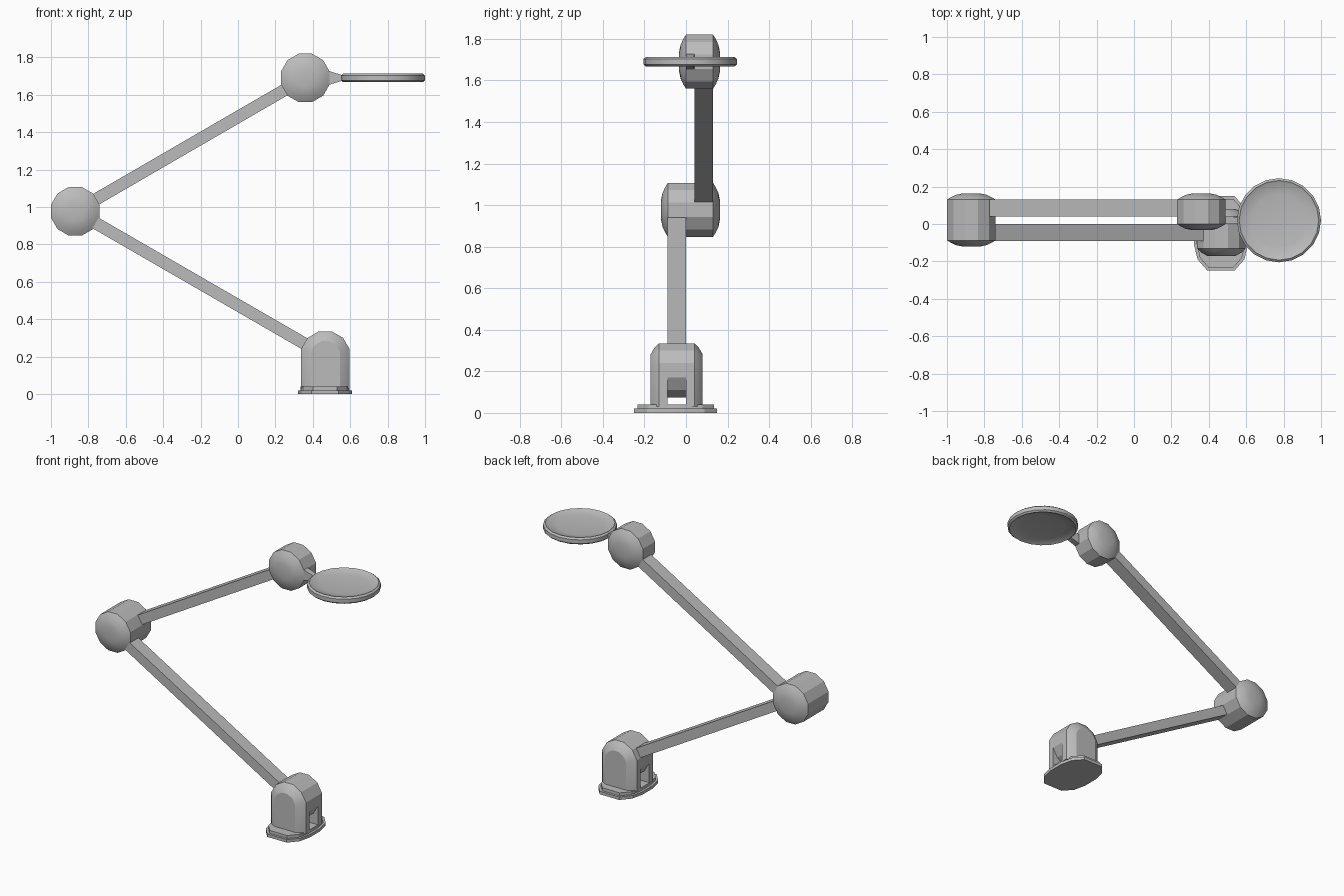
import bpy, bmesh, math
from mathutils import Vector

cube = bpy.data.objects.get("Cube")
if cube:
    bpy.data.objects.remove(cube, do_unlink=True)

grey = bpy.data.materials.new("light grey")
grey.use_nodes = True
colour = (0.5, 0.5, 0.5, 1)
grey.diffuse_color = colour
grey.node_tree.nodes["Principled BSDF"].inputs["Base Color"].default_value = colour


def loft(name, rings, closed=False, smooth=30):
    """Skin equal-length rings of points, capping the ends unless closed."""
    bm = bmesh.new()
    rows = [[bm.verts.new(p) for p in ring] for ring in rings]
    n = len(rows[0])
    pairs = list(zip(rows, rows[1:]))
    if closed:
        pairs.append((rows[-1], rows[0]))
    else:
        bm.faces.new(rows[0])
        bm.faces.new(rows[-1])
    for a, b in pairs:
        for i in range(n):
            j = (i + 1) % n
            bm.faces.new((a[i], a[j], b[j], b[i]))
    bmesh.ops.recalc_face_normals(bm, faces=bm.faces)
    mesh = bpy.data.meshes.new(name)
    bm.to_mesh(mesh)
    bm.free()
    mesh.materials.append(grey)
    obj = bpy.data.objects.new(name, mesh)
    bpy.context.collection.objects.link(obj)
    bpy.ops.object.select_all(action='DESELECT')
    obj.select_set(True)
    bpy.context.view_layer.objects.active = obj
    bpy.ops.object.shade_smooth_by_angle(angle=math.radians(smooth))
    return obj


def polar(r, degrees):
    a = math.radians(degrees)
    return r * math.cos(a), r * math.sin(a)


R = 0.1345                       # joint radius at the corners
SHOULDER = Vector((0.467, 0, 0.205))
ELBOW = Vector((-0.87, 0, 0.977))
WRIST = Vector((0.36, 0, 1.69))


def drum_ring(c, r, y):
    pts = [polar(r, 15 + 30 * i) for i in range(12)]
    return [(c.x + u, y, c.z + v) for u, v in pts]


def arch_ring(c, r, y, floor=0.03):
    pts = [polar(r, 15 + 30 * i) for i in range(6)]
    side = pts[0][0]
    ring = [(c.x + u, y, c.z + v) for u, v in pts]
    return [(c.x + side, y, floor)] + ring + [(c.x - side, y, floor)]


# Joints with domed caps
CAP = [(0.05, 0.033), (0.085, 0.026), (0.115, 0.012)]


def joint(name, c, y0, y1):
    rings = [drum_ring(c, r, y0 - d) for r, d in CAP]
    rings += [drum_ring(c, R, y0), drum_ring(c, R, y1)]
    rings += [drum_ring(c, r, y1 + d) for r, d in reversed(CAP)]
    loft(name, rings, smooth=25)


joint("elbow_joint", ELBOW, -0.087, 0.13)
joint("wrist_joint", WRIST, 0.0, 0.13)

# Shoulder drum between two arched brackets
loft("shoulder_drum", [drum_ring(SHOULDER, R, y) for y in (-0.1, 0.01)], smooth=20)
for name, inner, out in (("front_bracket", -0.09, -1), ("back_bracket", 0.0, 1)):
    steps = [(R, 0), (R, 0.04), (0.115, 0.06), (0.08, 0.08)]
    loft(name, [arch_ring(SHOULDER, r, inner + out * d) for r, d in steps], smooth=25)


# Rounded base with a stepped rim
def foot_ring(r, z):
    pts = []
    for half, angles in ((0.055, (0, 30, 60, 120, 150, 180)),
                         (-0.055, (180, 210, 240, 300, 330, 360))):
        for a in angles:
            u, v = polar(r, a)
            pts.append((0.465 + u, -0.05 + half + v * 1.15, z))
    return pts


loft("base_plate", [foot_ring(0.145, 0), foot_ring(0.145, 0.02)], smooth=20)
loft("base_step", [foot_ring(0.13, 0.015), foot_ring(0.13, 0.04)], smooth=20)


# Straight square-section arms
def arm(name, a, b, y0, y1, half=0.0325):
    d = (b - a).normalized()
    side = Vector((-d.z, 0, d.x)) * half
    ends = []
    for p in (a, b):
        q, s = p + side, p - side
        ends.append([(q.x, y0, q.z), (q.x, y1, q.z), (s.x, y1, s.z), (s.x, y0, s.z)])
    loft(name, ends)


arm("lower_arm", ELBOW, SHOULDER, -0.09, 0.0)
arm("upper_arm", ELBOW, WRIST, 0.04, 0.13)

# Tapered neck from the wrist to the dish
NECK = [(0.4, 0.036, 0.02), (0.49, 0.036, 0.02), (0.56, 0.014, 0.018)]
loft("dish_neck", [[(x, 0.02 + sy * w, WRIST.z + sz * h)
                    for sy, sz in ((-1, -1), (1, -1), (1, 1), (-1, 1))]
                   for x, h, w in NECK])

# Shallow dish, hollowed on both faces
half_profile = [(0.14, 0.008), (0.205, 0.018), (0.213, 0.023), (0.225, 0.013)]
profile = half_profile + [(r, -z) for r, z in reversed(half_profile)]
SIDES = 20
loft("round_dish", [[(0.775 + polar(r, 360 * i / SIDES)[0],
                      0.02 + polar(r, 360 * i / SIDES)[1], WRIST.z + z)
                     for i in range(SIDES)] for r, z in profile], smooth=25)
